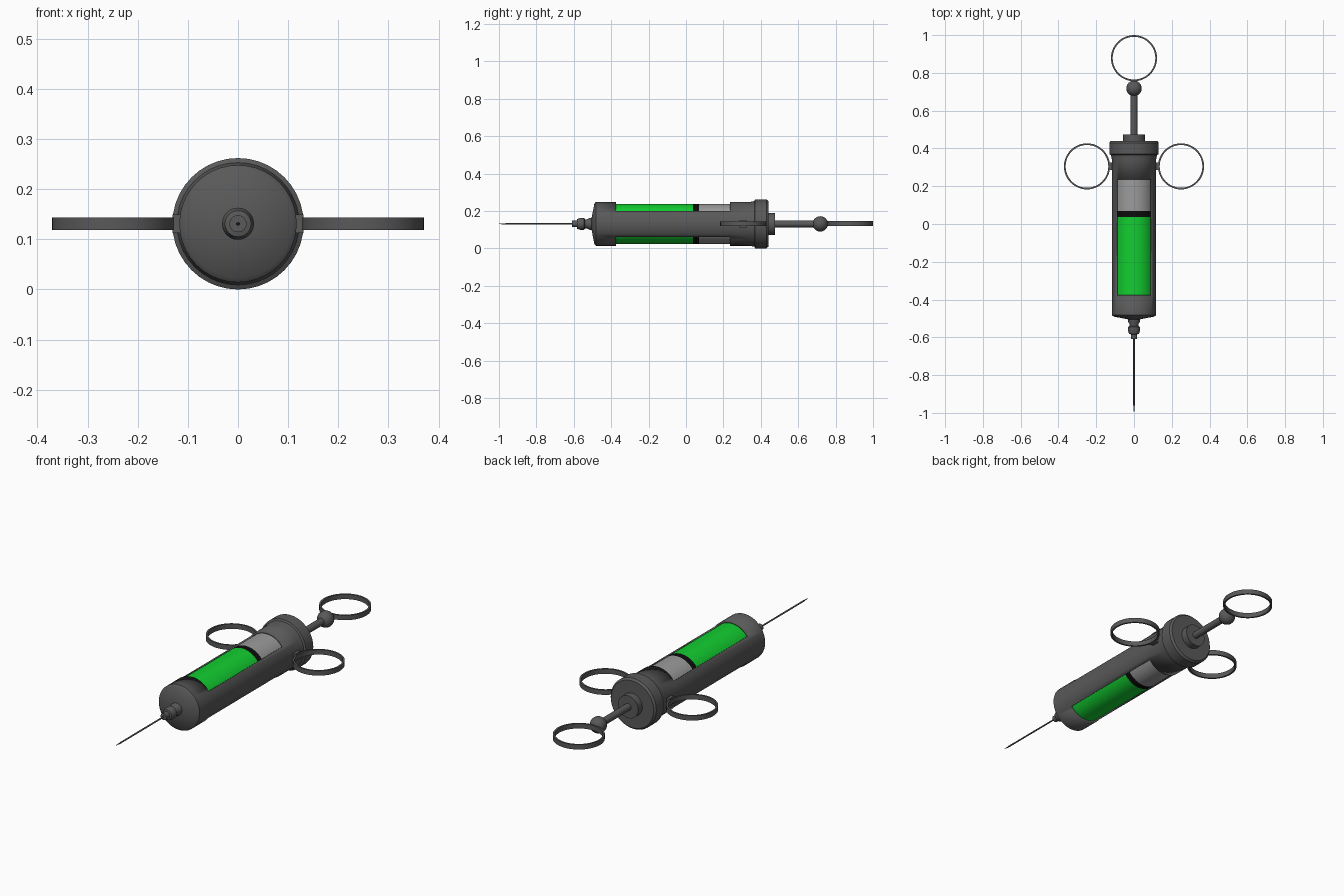
import bpy, bmesh, math
from mathutils import Vector

if "Cube" in bpy.data.objects:
    bpy.data.objects.remove(bpy.data.objects["Cube"])

CZ = 0.131  # height of the syringe axis


def material(name, rgb):
    m = bpy.data.materials.new(name)
    m.diffuse_color = (*rgb, 1)
    m.use_nodes = True
    m.node_tree.nodes["Principled BSDF"].inputs["Base Color"].default_value = m.diffuse_color
    return m


DARK = material("dark_metal", (0.1, 0.1, 0.1))
GREEN = material("green_liquid", (0.006, 0.62, 0.03))
BLACK = material("black_rubber", (0.004, 0.004, 0.004))
GLASS = material("pale_glass", (0.33, 0.33, 0.33))


def finish(name, bm, mat, loc):
    mesh = bpy.data.meshes.new(name)
    bm.to_mesh(mesh)
    bm.free()
    ob = bpy.data.objects.new(name, mesh)
    bpy.context.collection.objects.link(ob)
    ob.location = loc
    mesh.materials.append(mat)
    bpy.ops.object.select_all(action='DESELECT')
    ob.select_set(True)
    bpy.context.view_layer.objects.active = ob
    bpy.ops.object.shade_smooth_by_angle(angle=math.radians(35))
    return ob


def lathe(profile, segs, axis='Y', closed=False):
    """Revolve (position along axis, radius) points into a bmesh."""
    bm = bmesh.new()
    rings = []
    for p, r in profile:
        ring = []
        for i in range(segs):
            a = 2 * math.pi * i / segs
            s, c = r * math.sin(a), r * math.cos(a)
            ring.append(bm.verts.new((s, p, c) if axis == 'Y' else (s, c, p)))
        rings.append(ring)
    pairs = list(zip(rings, rings[1:]))
    if closed:
        pairs.append((rings[-1], rings[0]))
    for a, b in pairs:
        for i in range(segs):
            j = (i + 1) % segs
            bm.faces.new((a[i], a[j], b[j], b[i]))
    if not closed:
        bm.faces.new(rings[0])
        bm.faces.new(rings[-1])
    bmesh.ops.recalc_face_normals(bm, faces=bm.faces)
    return bm


def turned(name, profile, mat=DARK, segs=24):
    return finish(name, lathe(profile, segs), mat, (0, 0, CZ))


# Barrel casing with collar; top and bottom windows are removed from the shell
W0, W1 = -0.375, 0.235
bm = lathe([(-0.505, 0.03), (-0.49, 0.108), (-0.482, 0.117), (W0, 0.117),
            (W1, 0.117), (0.34, 0.117), (0.365, 0.122), (0.37, 0.131),
            (0.43, 0.131), (0.44, 0.122)], 40)
window = []
for f in bm.faces:
    c = f.calc_center_median()
    off_vertical = math.atan2(abs(c.x), abs(c.z))
    if W0 < c.y < W1 and off_vertical < math.radians(54):
        window.append(f)
bmesh.ops.delete(bm, geom=window, context='FACES')
casing = finish("barrel_casing", bm, DARK, (0, 0, CZ))
solid = casing.modifiers.new("wall", 'SOLIDIFY')
solid.thickness = 0.011
solid.offset = -1

# Contents seen through the windows
R = 0.1075
turned("liquid", [(-0.40, R), (0.037, R)], GREEN, 40)
turned("plunger_seal", [(0.037, R), (0.07, R)], BLACK, 40)
turned("glass_tube", [(0.07, R), (0.26, R)], GLASS, 40)

# Nozzle and needle
turned("nozzle", [(-0.49, 0.032), (-0.515, 0.032), (-0.53, 0.024), (-0.54, 0.024),
                  (-0.545, 0.032), (-0.565, 0.032), (-0.582, 0.026),
                  (-0.584, 0.017), (-0.61, 0.017)])
turned("needle", [(-0.60, 0.004), (-0.96, 0.004), (-1.0, 0.0008)], DARK, 12)

# Plunger: end cap, rod and ball
turned("end_cap", [(0.43, 0.058), (0.475, 0.058)], DARK, 32)
turned("plunger_rod", [(0.46, 0.018), (0.71, 0.018)])
bm = bmesh.new()
bmesh.ops.create_uvsphere(bm, u_segments=24, v_segments=14, radius=0.041)
finish("plunger_ball", bm, DARK, (0, 0.718, CZ))


# Finger rings
def finger_ring(name, x, y, z):
    h = 0.0125
    section = [(-h, 0.113), (-h, 0.122), (h, 0.122), (h, 0.113)]
    finish(name, lathe(section, 48, 'Z', closed=True), DARK, (x, y, z))


finger_ring("thumb_ring", 0, 0.878, CZ + 0.002)
for side, sx in (("left", -1), ("right", 1)):
    finger_ring(side + "_finger_ring", sx * 0.249, 0.305, CZ)
    # Small block joining the ring to the casing
    bm = bmesh.new()
    bmesh.ops.create_cube(bm, size=1)
    bmesh.ops.scale(bm, vec=Vector((0.022, 0.04, 0.036)), verts=bm.verts)
    finish(side + "_ring_mount", bm, DARK, (sx * 0.12, 0.305, CZ))
